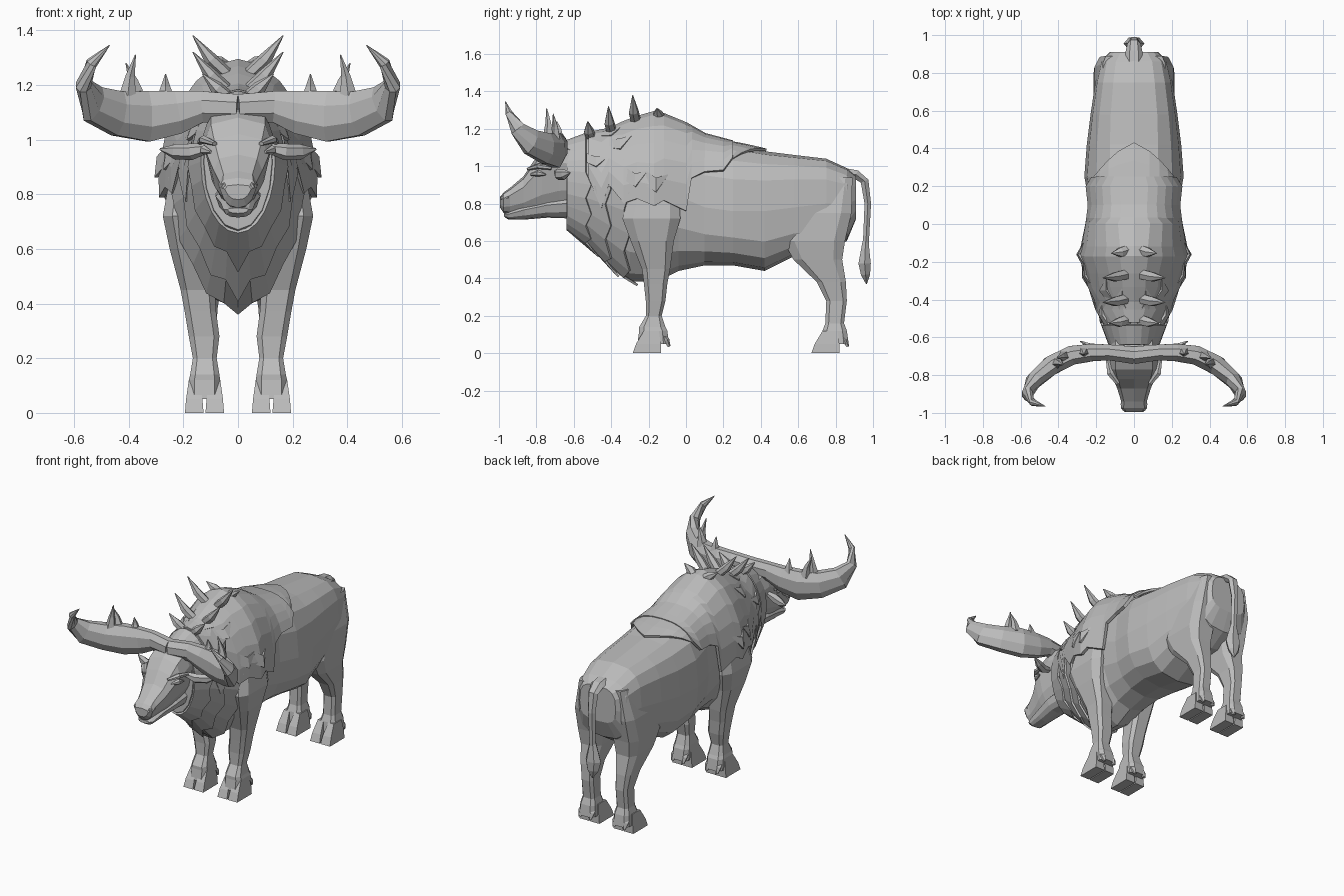
import bpy, bmesh, math
from mathutils import Vector

old_cube = bpy.data.objects.get("Cube")
if old_cube:
    bpy.data.objects.remove(old_cube, do_unlink=True)

# one stone grey for the whole animal
grey = bpy.data.materials.new("stone_grey")
grey.use_nodes = True
grey.diffuse_color = (.5, .5, .5, 1)
for node in grey.node_tree.nodes:
    if node.type == 'BSDF_PRINCIPLED':
        node.inputs["Base Color"].default_value = grey.diffuse_color


def power(value, p):
    return math.copysign(abs(value) ** p, value)


def finish(name, bm, mirror=False, thickness=0):
    """Turn a bmesh into a grey object with optional mirror and thickness."""
    bmesh.ops.recalc_face_normals(bm, faces=bm.faces)
    mesh = bpy.data.meshes.new(name)
    bm.to_mesh(mesh)
    bm.free()
    mesh.materials.append(grey)
    obj = bpy.data.objects.new(name, mesh)
    bpy.context.collection.objects.link(obj)
    if mirror:
        obj.modifiers.new("mirror", 'MIRROR')
    if thickness:
        solid = obj.modifiers.new("thickness", 'SOLIDIFY')
        solid.thickness = thickness
        solid.offset = 0
    return obj


def grid(name, rows, closed=True, mirror=False, thickness=0):
    """Skin rows of points; closed rows become a capped solid."""
    bm = bmesh.new()
    verts = [[bm.verts.new(point) for point in row] for row in rows]
    count = len(rows[0])
    for low, high in zip(verts, verts[1:]):
        for i in range(count if closed else count - 1):
            j = (i + 1) % count
            bm.faces.new((low[i], low[j], high[j], high[i]))
    if closed:
        bm.faces.new(verts[0])
        bm.faces.new(verts[-1])
    return finish(name, bm, mirror, thickness)


def ring(center, u, v, sides, p=1):
    turns = [math.tau * (i + .5) / sides for i in range(sides)]
    return [center + u * power(math.cos(a), p) + v * power(math.sin(a), p) for a in turns]


def tube(name, path, sides=6, up=(0, 0, 1), mirror=True):
    """Sweep along points of x, y, z, side radius, upright radius."""
    centers = [Vector(p[:3]) for p in path]
    rows = []
    for i, p in enumerate(path):
        along = centers[min(i + 1, len(path) - 1)] - centers[max(i - 1, 0)]
        side = along.cross(Vector(up)).normalized()
        upright = side.cross(along).normalized()
        rows.append(ring(centers[i], side * p[3], upright * p[4], sides))
    return grid(name, rows, mirror=mirror)


def pillar(name, levels, sides=8, p=.5):
    """Stack of level sections: z, y front, y back, x inner, x outer."""
    half = .5 / math.cos(math.pi / sides) ** p
    rows = []
    for z, y0, y1, x0, x1 in levels:
        center = Vector(((x0 + x1) / 2, (y0 + y1) / 2, z))
        rows.append(ring(center, Vector(((x1 - x0) * half, 0, 0)),
                         Vector((0, (y1 - y0) * half, 0)), sides, p))
    return grid(name, rows, mirror=True)


def skull(name, sections, taper):
    """Loft y, low z, high z, half width sections that narrow downward."""
    rows = []
    for y, low, top, w in sections:
        mid, half = (low + top) / 2, (top - low) / 2
        row = ring(Vector((0, y, mid)), Vector((w, 0, 0)), Vector((0, 0, half)), 10, .75)
        for point in row:
            point.x *= 1 + taper * ((point.z - mid) / half - .4)
        rows.append(row)
    return grid(name, rows)


# torso sections: y, belly z, widest z, back z, half width, roundness
TORSO = [
    (-.64, .67, .92, 1.13, .125, 1), (-.5, .58, .9, 1.16, .16, 1.1),
    (-.4, .46, .88, 1.18, .195, 1.15), (-.3, .385, .86, 1.23, .23, 1.15),
    (-.16, .38, .85, 1.27, .268, 1.1), (-.04, .44, .84, 1.23, .23, .9),
    (.1, .47, .78, 1.15, .235, .8), (.25, .47, .76, 1.11, .263, .75),
    (.42, .44, .76, 1.08, .25, .7), (.58, .52, .78, 1.06, .23, .65),
    (.75, .53, .8, 1.04, .205, .65), (.86, .6, .8, .99, .18, .65),
    (.91, .72, .82, .95, .13, .65)]


def hide(y, degrees, lift=0):
    """Point on the torso skin at a length and an angle around it."""
    for a, b in zip(TORSO, TORSO[1:]):
        if y <= b[0]:
            break
    t = (y - a[0]) / (b[0] - a[0])
    low, mid, top, width, p = [m + (n - m) * t for m, n in zip(a[1:], b[1:])]
    c, s = math.cos(math.radians(degrees)), math.sin(math.radians(degrees))
    height = (top - mid if s > 0 else mid - low) + lift
    return Vector(((width + lift) * power(c, p), y, mid + height * power(s, p)))


grid("torso", [[hide(s[0], 22.5 * i) for i in range(16)] for s in TORSO])

# shoulder cape with a stepped, ragged hem
hem = [(-.52, 10), (-.45, -20), (-.41, 5), (-.33, -10), (-.26, -5), (-.17, -9),
       (-.12, -4), (0, -7), (.03, 15), (.1, 24), (.2, 28), (.25, 45)]
grid("shoulder_cape", [[hide(y, 90 + (end - 90) * j / 6, .018) for j in range(7)]
                       for y, end in hem], False, True, .02)

# pointed saddle plate behind the cape
plate_rows = []
for j in range(5):
    angle = 90 - j * 11
    peak = .43 - .045 * j
    plate_rows.append([hide(.24, angle, .015), hide((.24 + peak) / 2, angle, .014),
                       hide(peak, angle, .008)])
grid("saddle_plate", plate_rows, False, True, .015)

# overlapping mane collars, pointed under the chest
for k, start in enumerate((-.635, -.53, -.43)):
    rows = []
    for i in range(13):
        angle = -90 + 15 * i
        length = .1 + .03 * (i % 2 == 0 and i < 7) + .04 * (i == 0)
        rows.append([hide(start, angle, .004), hide(start + length, angle, .02)])
    grid("mane_collar_%d" % (k + 1), rows, False, True, .012)

# small fur tufts lying on the shoulder
for k, (y, angle) in enumerate([(-.48, 30), (-.4, 68), (-.27, 14), (-.16, 10), (-.35, 48)]):
    rows = [[hide(y - .05, angle + 9, .02), hide(y - .05, angle - 3, .02)],
            [hide(y, angle + 3, .032), hide(y, angle - 8, .032)],
            [hide(y + .06, angle + 5, .022), hide(y + .06, angle + 4, .022)]]
    grid("shoulder_tuft_%d" % (k + 1), rows, False, True, .012)

# head and lower jaw
skull("head", [(-.58, .78, 1.1, .125), (-.68, .76, 1.13, .13), (-.77, .75, 1.08, .13),
               (-.82, .745, 1.02, .115), (-.87, .745, .945, .092), (-.94, .745, .885, .07),
               (-.975, .75, .86, .072), (-.995, .78, .835, .05)], .3)
skull("lower_jaw", [(-.6, .72, .84, .085), (-.74, .725, .82, .085), (-.86, .715, .79, .065),
                    (-.95, .715, .755, .055), (-.972, .73, .75, .04)], .2)

# face details and ears
tube("brow", [(.085, -.845, .985, .012, .008), (.125, -.79, 1, .02, .015),
              (.14, -.72, .99, .01, .01)])
tube("eye", [(.1, -.83, .955, .006, .006), (.125, -.79, .962, .016, .018),
             (.135, -.75, .955, .004, .004)])
tube("nostril", [(.025, -.985, .82, .006, .006), (.05, -.98, .83, .014, .014),
                 (.068, -.95, .835, .006, .006)])
tube("ear", [(.1, -.69, .97, .015, .015), (.17, -.68, .955, .025, .03),
             (.23, -.65, .955, .02, .028), (.285, -.62, .965, .003, .004)])

# sweeping horns with their spurs
tube("horn", [(0, -.695, 1.115, .05, .055), (.13, -.68, 1.12, .045, .062),
              (.22, -.68, 1.1, .05, .085), (.33, -.695, 1.085, .055, .1),
              (.44, -.75, 1.095, .055, .088), (.53, -.83, 1.13, .045, .075),
              (.565, -.9, 1.2, .03, .045), (.535, -.945, 1.28, .02, .022),
              (.47, -.965, 1.345, .002, .002)], 8)
for k, (x, y, lean, tip) in enumerate([(.265, -.68, 0, 1.24), (.37, -.7, .04, 1.28),
                                       (.405, -.735, -.03, 1.31)]):
    tube("horn_spur_%d" % (k + 1), [(x, y, 1.15, .032, .035),
         (x + lean / 3, y, .575 + tip / 2, .017, .018),
         (x + lean, y - .01, tip, .002, .002)], 5, (1, 0, 0))

# paired curved spikes along the hump
for k, (y, tip_x, tip_z) in enumerate([(-.15, .12, 1.31), (-.28, .165, 1.38),
                                       (-.41, .165, 1.32), (-.52, .13, 1.24)]):
    base = hide(y, 80).z
    tube("back_spike_%d" % (k + 1), [(.01, y + .02, base - .02, .03, .025),
         (tip_x * .6, y, base + (tip_z - base) * .42, .028, .026),
         (tip_x, y - .005, tip_z, .002, .002)], 6)

# legs
pillar("front_leg", [
    (.86, -.3, -.04, .1, .25), (.72, -.34, -.03, .08, .275), (.6, -.295, -.065, .08, .25),
    (.45, -.235, -.085, .085, .21), (.37, -.225, -.1, .08, .195),
    (.28, -.215, -.11, .068, .18), (.2, -.215, -.13, .078, .165),
    (.14, -.25, -.11, .068, .175), (.12, -.25, -.1, .065, .18), (.05, -.26, -.09, .065, .18)])
pillar("rear_leg", [
    (.94, .68, .89, .07, .165), (.75, .57, .885, .05, .21), (.6, .52, .85, .04, .215),
    (.5, .575, .835, .055, .2), (.38, .7, .855, .075, .18), (.28, .75, .86, .08, .165),
    (.16, .745, .845, .08, .165), (.12, .73, .86, .07, .175), (.05, .72, .87, .065, .18)])

# split hooves and dew claws
for name, front in (("front", -.285), ("rear", .67)):
    for toe, x in (("inner", .085), ("outer", .16)):
        pillar("%s_%s_hoof" % (name, toe), [
            (0, front, front + .15, x - .034, x + .034),
            (.05, front + .018, front + .15, x - .03, x + .03),
            (.12, front + .06, front + .14, x - .02, x + .02)], 4, 0)
        tube("%s_%s_dew_claw" % (name, toe), [
            (x, front + .14, .11, .015, .015), (x, front + .18, .07, .018, .02),
            (x, front + .195, .035, .008, .008)], 5, (1, 0, 0))

# tail and tuft
tube("tail", [(0, .84, .965, .03, .05), (0, .91, .955, .028, .045), (0, .955, .92, .025, .035),
              (0, .972, .8, .02, .026), (0, .96, .55, .018, .022)], 6, (1, 0, 0), False)
tube("tail_tuft", [(0, .96, .6, .018, .022), (0, .955, .48, .038, .055),
                   (0, .96, .42, .028, .04), (0, .965, .37, .003, .004)],
     6, (1, 0, 0), False)
